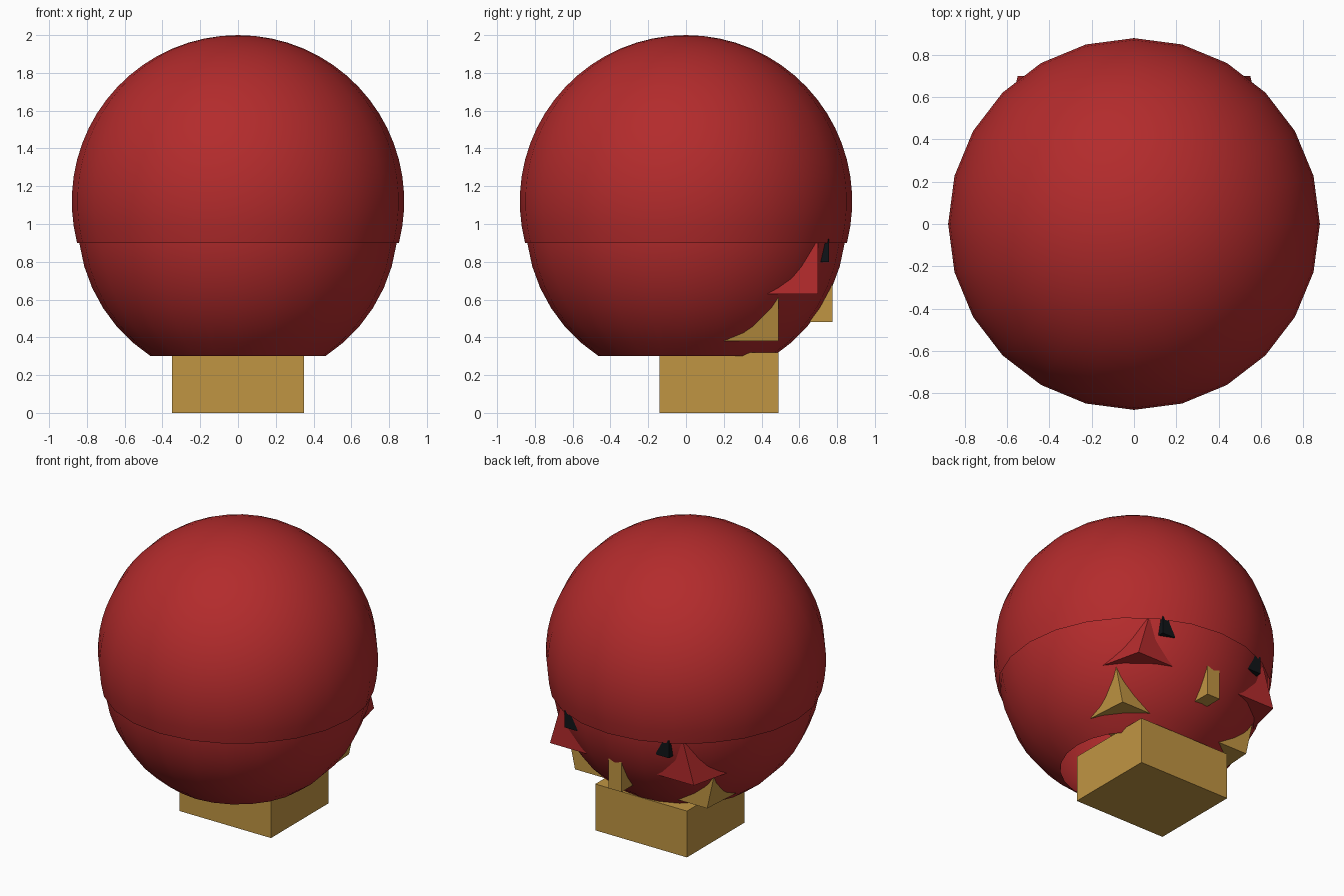
import bpy, bmesh, math

if "Cube" in bpy.data.objects:
    bpy.data.objects.remove(bpy.data.objects["Cube"])


def material(name, rgb):
    m = bpy.data.materials.new(name)
    m.diffuse_color = (*rgb, 1)
    m.use_nodes = True
    m.node_tree.nodes["Principled BSDF"].inputs["Base Color"].default_value = m.diffuse_color
    return m


RED = material("red", (0.45, 0.024, 0.025))
GOLD = material("gold", (0.53, 0.30, 0.055))
BLACK = material("black", (0.005, 0.007, 0.009))


def make_object(name, bm, mat, smooth=False):
    mesh = bpy.data.meshes.new(name)
    bm.to_mesh(mesh)
    bm.free()
    for p in mesh.polygons:
        p.use_smooth = smooth
    ob = bpy.data.objects.new(name, mesh)
    bpy.context.collection.objects.link(ob)
    mesh.materials.append(mat)
    return ob


def cut_sphere(name, radius, centre_z, cut_z, mat, segs=24, rings=18):
    """Open spherical shell kept above cut_z."""
    bm = bmesh.new()
    start = math.asin((cut_z - centre_z) / radius)
    loops = []
    for i in range(rings):
        a = start + (math.pi / 2 - start) * i / rings
        r, z = radius * math.cos(a), centre_z + radius * math.sin(a)
        loops.append([bm.verts.new((r * math.cos(t), r * math.sin(t), z))
                      for t in (2 * math.pi * k / segs for k in range(segs))])
    top = bm.verts.new((0, 0, centre_z + radius))
    for k in range(segs):
        n = (k + 1) % segs
        for lo, hi in zip(loops, loops[1:]):
            bm.faces.new((lo[k], lo[n], hi[n], hi[k]))
        bm.faces.new((loops[-1][k], loops[-1][n], top))
    return make_object(name, bm, mat, True)


def block(name, bottom, top, z0, z1, mat):
    """Solid between two plan quads at z0 and z1 (counter-clockwise)."""
    bm = bmesh.new()
    lo = [bm.verts.new((x, y, z0)) for x, y in bottom]
    hi = [bm.verts.new((x, y, z1)) for x, y in top]
    bm.faces.new(lo[::-1])
    bm.faces.new(hi)
    for k in range(4):
        n = (k + 1) % 4
        bm.faces.new((lo[k], lo[n], hi[n], hi[k]))
    return make_object(name, bm, mat)


def rect(x0, x1, y0, y1):
    return [(x0, y0), (x1, y0), (x1, y1), (x0, y1)]


def trapezoid(back, y0, front, y1):
    return [(-back, y0), (back, y0), (front, y1), (-front, y1)]


# Outer dome and the slightly smaller open-bottomed ball below it
cut_sphere("upper_dome", 0.88, 1.12, 0.90, RED)
cut_sphere("inner_ball", 0.847, 1.01, 0.30, RED)

# Neck block
neck = rect(-0.35, 0.35, -0.14, 0.49)
block("neck", neck, neck, 0.0, 0.32, GOLD)

# Jaw and cheek blocks whose outer corners poke through the ball
block("jaw", trapezoid(0.53, 0.12, 0.505, 0.49),
      trapezoid(0.585, 0.12, 0.56, 0.49), 0.38, 0.63, GOLD)
block("cheeks", trapezoid(0.63, 0.36, 0.55, 0.70),
      trapezoid(0.55, 0.36, 0.47, 0.70), 0.63, 0.90, RED)

# Nose
nose = rect(-0.05, 0.05, 0.55, 0.775)
block("nose", nose, nose, 0.48, 0.70, GOLD)

# Eyes
for side, label in ((1, "right"), (-1, "left")):
    a, b = sorted((0.30 * side, 0.40 * side))
    eye = rect(a, b, 0.62, 0.757)
    block("eye_" + label, eye, eye, 0.80, 0.92, BLACK)
